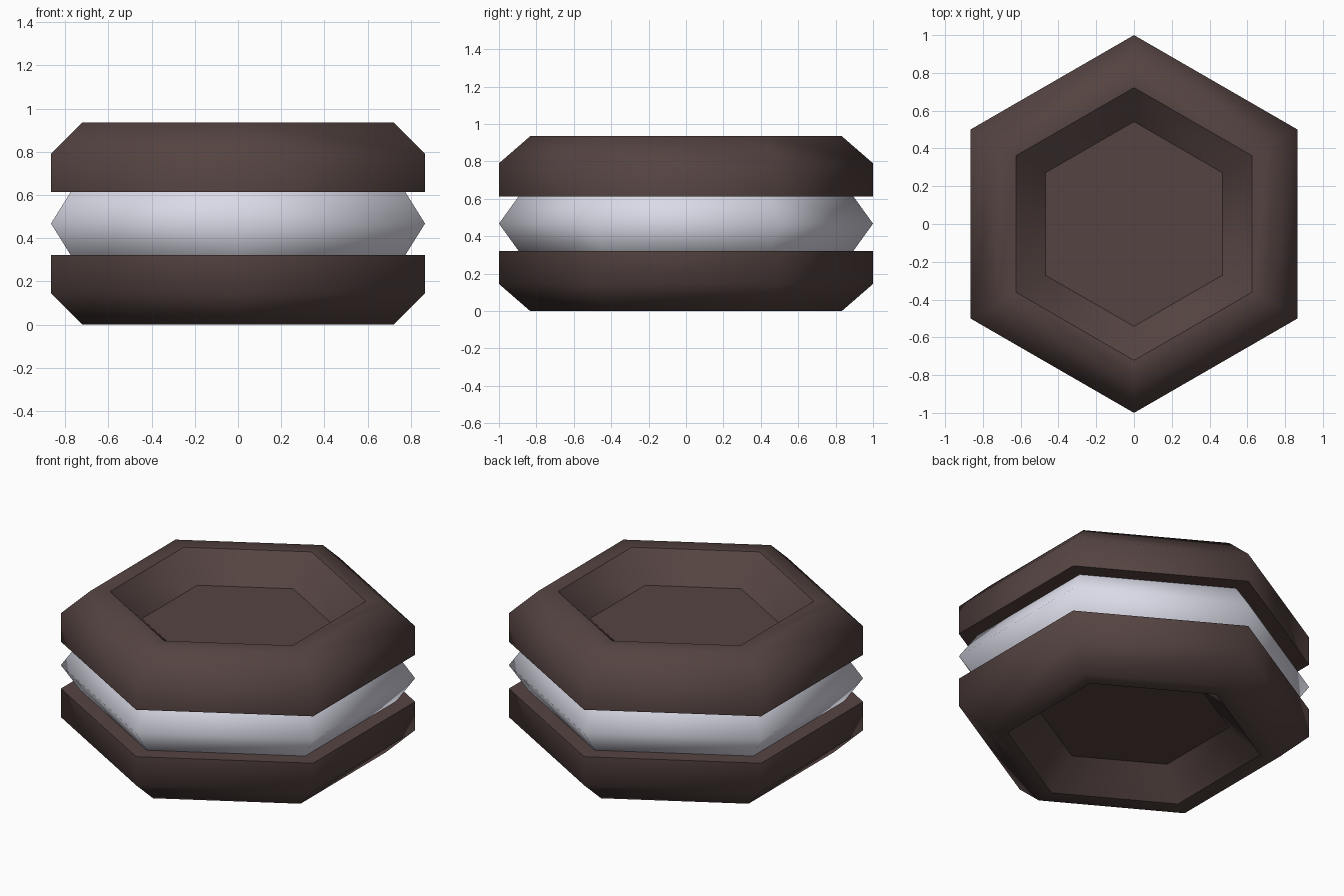
import bpy, bmesh, math

if "Cube" in bpy.data.objects:
    bpy.data.objects.remove(bpy.data.objects["Cube"])


def material(name, rgb):
    m = bpy.data.materials.new(name)
    m.diffuse_color = (*rgb, 1)
    m.use_nodes = True
    m.node_tree.nodes["Principled BSDF"].inputs["Base Color"].default_value = m.diffuse_color
    return m


def hex_stack(name, rings, sharp, mat):
    """Close a stack of hexagonal rings (radius, z), listed bottom to top
    along the surface; ring indices in 'sharp' get hard edges."""
    bm = bmesh.new()
    loops = []
    for r, z in rings:
        loops.append([bm.verts.new((r * math.sin(k * math.pi / 3),
                                    r * math.cos(k * math.pi / 3), z))
                      for k in range(6)])
    for a, b in zip(loops, loops[1:]):
        for k in range(6):
            j = (k + 1) % 6
            bm.faces.new((a[k], a[j], b[j], b[k]))
    bm.faces.new(loops[0])
    bm.faces.new(loops[-1])
    bmesh.ops.recalc_face_normals(bm, faces=bm.faces)
    for f in bm.faces:
        f.smooth = True
    for i in sharp:
        for k in range(6):
            bm.edges.get((loops[i][k], loops[i][(k + 1) % 6])).smooth = False
    me = bpy.data.meshes.new(name)
    bm.to_mesh(me)
    bm.free()
    me.materials.append(mat)
    ob = bpy.data.objects.new(name, me)
    bpy.context.collection.objects.link(ob)
    return ob


chocolate = material("dark chocolate", (0.089, 0.057, 0.053))
white = material("cream white", (0.71, 0.71, 0.81))

HEIGHT = 0.935

# Wafer: flat inner side, straight wall, chamfer, rim, dished centre
wafer = [(1.0, 0.613), (1.0, 0.79), (0.833, HEIGHT), (0.722, HEIGHT), (0.542, 0.775)]
hex_stack("top_wafer", wafer, (0, 3, 4), chocolate)
hex_stack("bottom_wafer", [(r, HEIGHT - z) for r, z in wafer], (0, 3, 4), chocolate)

# Cream filling bulging to the wafer edge
hex_stack("cream_filling", [(0.895, 0.322), (1.0, HEIGHT / 2), (0.895, 0.613)],
          (0, 2), white)
